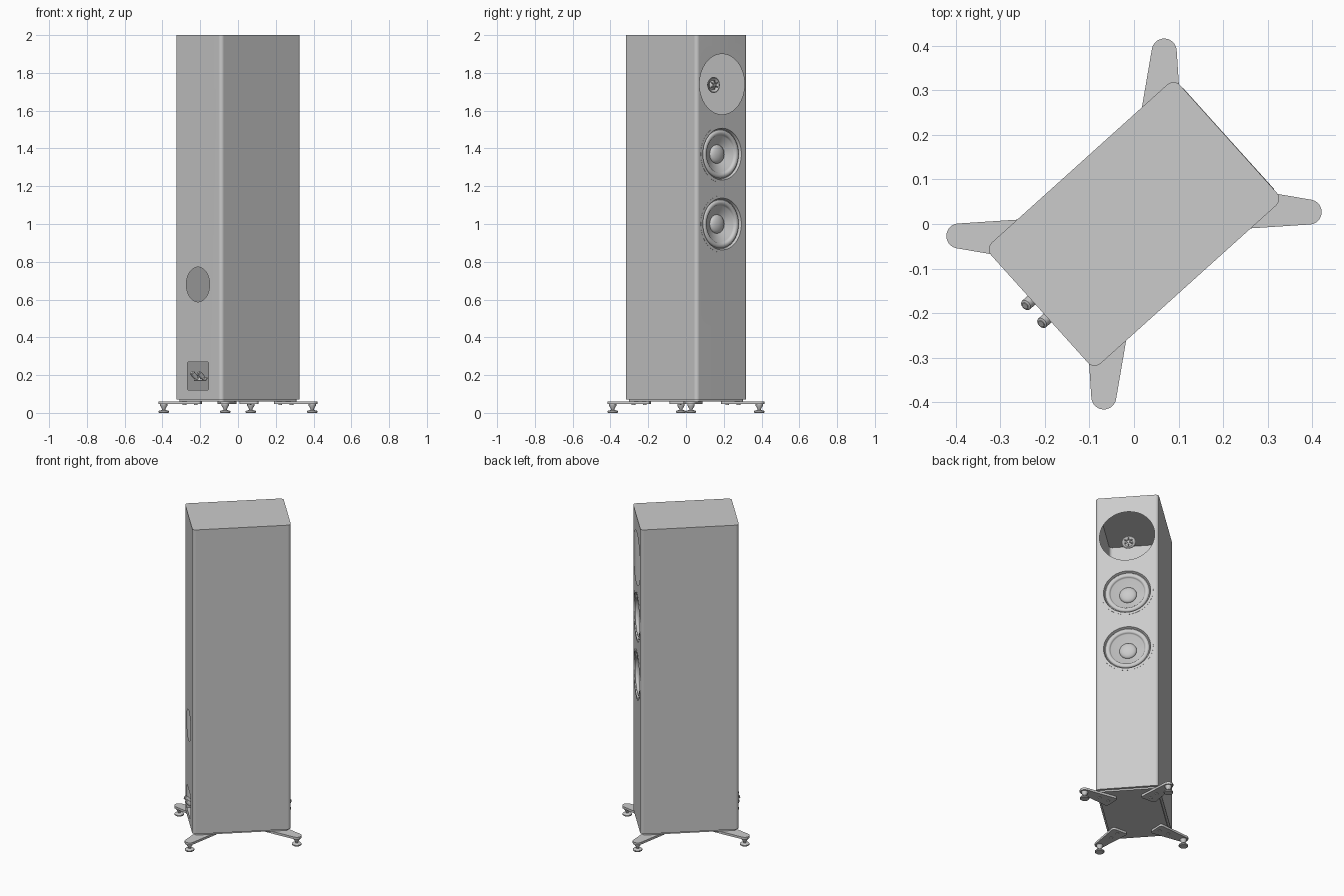
import bpy, bmesh
from math import sin, cos, pi, radians
from mathutils import Matrix, Vector

cube = bpy.data.objects.get("Cube")
if cube:
    bpy.data.objects.remove(cube)

TURN = radians(42)            # the whole speaker is turned; baffle is local +x
HALF_D, HALF_W, FILLET = 0.285, 0.1825, 0.02
BASE, TOP = 0.072, 2.0

grey = bpy.data.materials.new("satin_grey")
grey.use_nodes = True
grey.diffuse_color = (0.6, 0.6, 0.6, 1)
grey.node_tree.nodes["Principled BSDF"].inputs["Base Color"].default_value = (0.6, 0.6, 0.6, 1)


def finish(name, bm, fix_normals=True):
    if fix_normals:
        bmesh.ops.recalc_face_normals(bm, faces=bm.faces)
    mesh = bpy.data.meshes.new(name)
    bm.to_mesh(mesh)
    bm.free()
    mesh.materials.append(grey)
    obj = bpy.data.objects.new(name, mesh)
    bpy.context.collection.objects.link(obj)
    obj.rotation_euler.z = TURN
    bpy.ops.object.select_all(action='DESELECT')
    obj.select_set(True)
    bpy.context.view_layer.objects.active = obj
    bpy.ops.object.shade_smooth_by_angle(angle=radians(35))
    obj.modifiers.new("even_shading", 'WEIGHTED_NORMAL').keep_sharp = True
    return obj


def rounded_rect(a, b, r, steps=6):
    """Outline of a rounded rectangle with half sizes a and b."""
    pts = []
    for k, (sx, sy) in enumerate([(1, 1), (-1, 1), (-1, -1), (1, -1)]):
        for i in range(steps + 1):
            t = (k + i / steps) * pi / 2
            pts.append((sx * (a - r) + r * cos(t), sy * (b - r) + r * sin(t)))
    return pts


def circle(r, n=64):
    return [(r * cos(2 * pi * i / n), r * sin(2 * pi * i / n)) for i in range(n)]


def prism(bm, outline, z0, z1):
    low = [bm.verts.new((x, y, z0)) for x, y in outline]
    high = [bm.verts.new((x, y, z1)) for x, y in outline]
    for i in range(len(outline)):
        j = (i + 1) % len(outline)
        bm.faces.new((low[i], low[j], high[j], high[i]))
    bm.faces.new(low[::-1])
    bm.faces.new(high)


def lathe(bm, profile, matrix, n=64):
    """Revolve (radius, height) points about local z, then place by matrix."""
    rings = []
    for r, h in profile:
        if r == 0:
            rings.append([bm.verts.new(matrix @ Vector((0, 0, h)))] * n)
        else:
            rings.append([bm.verts.new(matrix @ Vector((x, y, h))) for x, y in circle(r, n)])
    for low, high in zip(rings, rings[1:]):
        for i in range(n):
            j = (i + 1) % n
            corners = list(dict.fromkeys((low[i], low[j], high[j], high[i])))
            if len(corners) > 2:
                bm.faces.new(corners)


def pierced_panel(bm, x, holes):
    """Flat upright panel at x with openings given as (z, outline)."""
    w = HALF_W - FILLET
    loops = [[(-w, BASE), (w, BASE), (w, TOP), (-w, TOP)]]
    loops += [[(py, z + pz) for py, pz in shape] for z, shape in holes]
    edges = []
    for loop in loops:
        verts = [bm.verts.new((x, y, z)) for y, z in loop]
        edges += [bm.edges.new((v, verts[(i + 1) % len(verts)])) for i, v in enumerate(verts)]
    bmesh.ops.triangle_fill(bm, use_beauty=True, edges=edges, normal=(1 if x > 0 else -1, 0, 0))


# Hollow cabinet with open baffle and rear cut-outs
WOOFERS, HORN_Z, PORT_Z, TERMINAL_Z = (1.0, 1.37), 1.74, 0.68, 0.195
bm = bmesh.new()
prism(bm, rounded_rect(HALF_D, HALF_W, FILLET), BASE, TOP)
flat_ends = [f for f in bm.faces if abs(f.normal.x) > 0.999
             or abs(abs(f.calc_center_median().x) - HALF_D) < 1e-5]
bmesh.ops.delete(bm, geom=flat_ends, context='FACES_ONLY')
pierced_panel(bm, HALF_D, [(HORN_Z, circle(0.16))] + [(z, circle(0.138)) for z in WOOFERS])
pierced_panel(bm, -HALF_D, [(PORT_Z, circle(0.092)),
                            (TERMINAL_Z, rounded_rect(0.085, 0.074, 0.01))])
bmesh.ops.remove_doubles(bm, verts=bm.verts, dist=1e-5)
finish("cabinet", bm)


def forward(z):
    """Places a lathe axis along the baffle normal, at the baffle."""
    return Matrix.Translation((HALF_D, 0, z)) @ Matrix.Rotation(pi / 2, 4, 'Y')


# Woofers: thin trim, rolled surround, cone and dust cap
roll = [(0.114 + 0.014 * cos(t * pi / 8), -0.014 + 0.011 * sin(t * pi / 8)) for t in range(9)]
cap = [(0.05 * cos(t * pi / 16), -0.042 + 0.022 * sin(t * pi / 16)) for t in range(8)]
for name, z in zip(("lower_woofer", "upper_woofer"), WOOFERS):
    bm = bmesh.new()
    lathe(bm, [(0.152, 0), (0.152, 0.001), (0.137, 0.001), (0.131, -0.014)]
          + roll + [(0.096, -0.018)] + cap + [(0, -0.02)], forward(z))
    finish(name, bm)

# Tweeter set back in the large opening, with dome and spoked guard
bm = bmesh.new()
place = forward(HORN_Z - 0.004) @ Matrix.Translation((0, 0, -0.064))
lathe(bm, [(0, -0.02), (0.03, -0.02), (0.042, -0.004), (0.042, 0), (0.038, 0), (0.024, -0.01),
           (0.018, -0.006), (0.01, 0.001), (0, 0.003)], place, 32)
for k in range(3):
    spoke = place @ Matrix.Rotation(k * pi / 3, 4, 'Z') @ Matrix.Translation((0, 0, 0.005))
    bmesh.ops.create_cube(bm, size=1, matrix=spoke @ Matrix.Diagonal((0.05, 0.005, 0.004, 1)))
finish("tweeter", bm)

# Pair of upward tilted binding posts on a small carrier bar
bm = bmesh.new()
tilt = Matrix.Translation((-0.265, 0, 0.178)) @ Matrix.Rotation(radians(-48), 4, 'Y')
for y in (-0.027, 0.027):
    lathe(bm, [(0, 0), (0.008, 0), (0.008, 0.014), (0.013, 0.016), (0.013, 0.05),
               (0.008, 0.052), (0.008, 0.054), (0, 0.054)],
          tilt @ Matrix.Translation((0, y, 0)), 12)
bmesh.ops.create_cube(bm, size=1, matrix=tilt @ Matrix.Diagonal((0.02, 0.09, 0.006, 1)))
finish("binding_posts", bm)

# Base plate under the cabinet
bm = bmesh.new()
prism(bm, rounded_rect(HALF_D - 0.012, HALF_W - 0.012, FILLET), 0.06, BASE - 0.002)
finish("base_plate", bm)


# Outrigger arms: tapered plates running diagonally inward from each foot
def arm_outline(length=0.2, tip=0.028, inner=0.05, corner=0.015):
    pts = [(tip * cos(t), tip * sin(t)) for t in (pi * (0.55 + 0.9 * i / 12) for i in range(13))]
    for side in (-1, 1):
        arc = [(length - corner + corner * cos(i * pi / 8),
                side * (inner - corner + corner * sin(i * pi / 8))) for i in range(5)]
        pts += arc[::-1] if side < 0 else arc
    return pts


for ex, end in ((1, "front"), (-1, "rear")):
    for sy, side in ((1, "left"), (-1, "right")):
        tip = Vector((ex * 0.31, sy * 0.243, 0))
        inward = Vector((-ex, -sy, 0)).normalized()
        across = Vector((-inward.y, inward.x, 0))
        bm = bmesh.new()
        spots = [tip + inward * a + across * b for a, b in arm_outline()]
        prism(bm, [(p.x, p.y) for p in spots], 0.046, 0.06)
        for d in (0.11, 0.17):
            at = tip + inward * d
            lathe(bm, [(0, 0.042), (0.01, 0.042), (0.01, 0.046)], Matrix.Translation(at), 16)
        finish(f"{end}_{side}_arm", bm)

        # Foot: cone on a round floor disc
        bm = bmesh.new()
        lathe(bm, [(0, 0), (0.024, 0), (0.027, 0.003), (0.027, 0.009), (0.022, 0.013),
                   (0.008, 0.015), (0.009, 0.021), (0.019, 0.038), (0.019, 0.046), (0, 0.046)],
              Matrix.Translation(tip), 32)
        finish(f"{end}_{side}_foot", bm)
